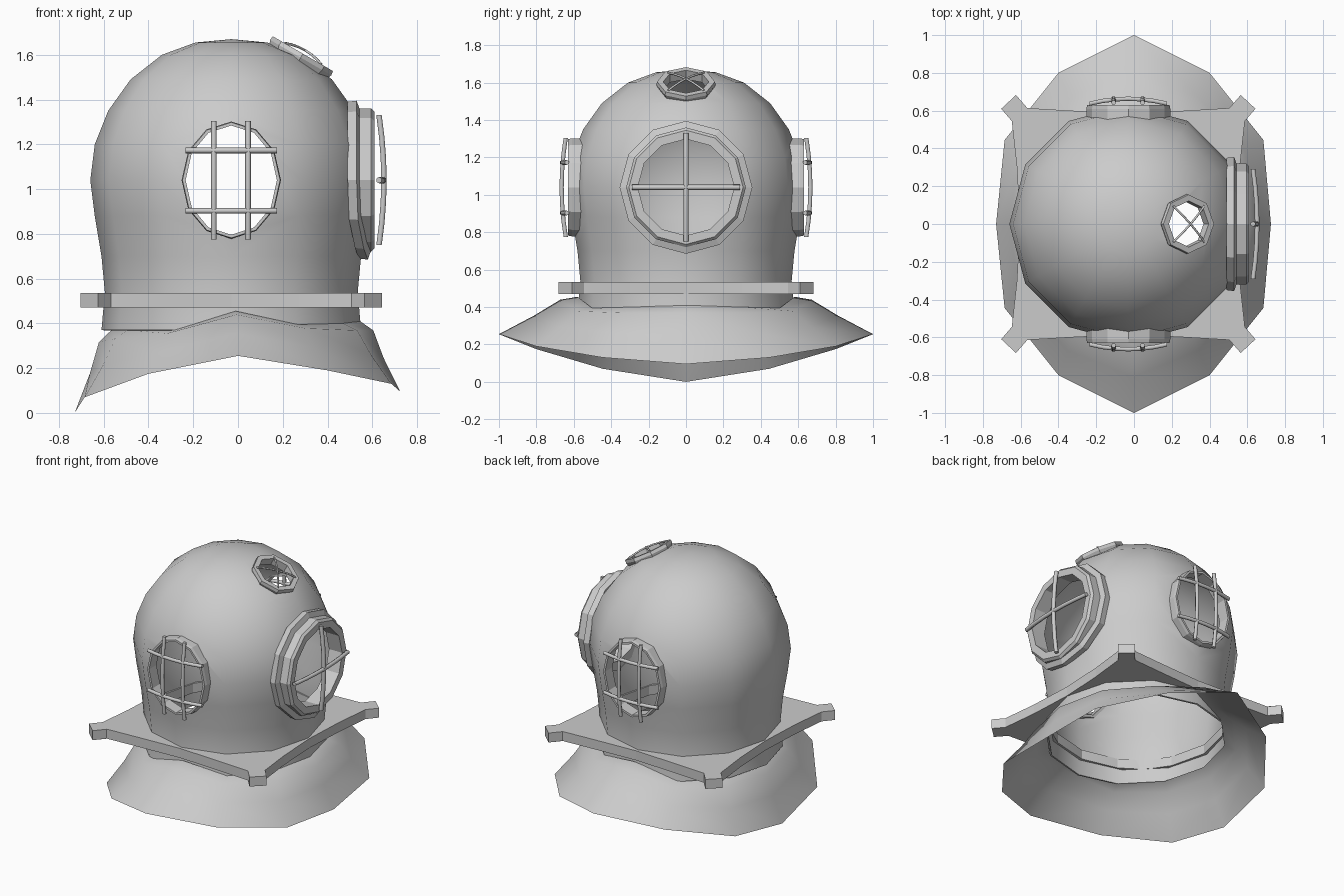
import bpy, bmesh
from math import sin, cos, pi, radians
from mathutils import Vector as V

if "Cube" in bpy.data.objects:
    bpy.data.objects.remove(bpy.data.objects["Cube"])

CX = -0.03  # helmet axis is slightly behind centre


def loft(name, rings, loop=False, cap=False, smooth=None):
    """Skin a list of equal-length rings; loop joins last ring to first."""
    bm = bmesh.new()
    rows = [[bm.verts.new(p) for p in r] for r in rings]
    n = len(rows[0])
    pairs = list(zip(rows, rows[1:])) + ([(rows[-1], rows[0])] if loop else [])
    for a, b in pairs:
        for i in range(n):
            j = (i + 1) % n
            bm.faces.new((a[i], a[j], b[j], b[i]))
    if cap:
        bm.faces.new(rows[0][::-1])
        bm.faces.new(rows[-1])
    bmesh.ops.remove_doubles(bm, verts=bm.verts, dist=0.0005)
    bmesh.ops.recalc_face_normals(bm, faces=bm.faces)
    me = bpy.data.meshes.new(name)
    bm.to_mesh(me)
    bm.free()
    ob = bpy.data.objects.new(name, me)
    bpy.context.collection.objects.link(ob)
    if smooth:
        shade(ob, smooth)
    return ob


def shade(ob, angle):
    bpy.ops.object.select_all(action='DESELECT')
    ob.select_set(True)
    bpy.context.view_layer.objects.active = ob
    bpy.ops.object.shade_smooth_by_angle(angle=radians(angle))


def ellipse(c, u, v, ru, rv, n):
    return [c + u * ru * cos(2 * pi * i / n) + v * rv * sin(2 * pi * i / n) for i in range(n)]


def frame(name, c, u, v, n, prof, n_sides, ku=1.0, kv=1.0):
    """Ring around axis n; prof = closed (radius offset, height) section."""
    return loft(name, [ellipse(c + n * h, u, v, ku + r, kv + r, n_sides) for r, h in prof], loop=True)


def bar(name, c, along, out, half, rise, r):
    """Bowed guard bar of hexagonal section."""
    side = along.cross(out)
    rings = []
    for k in range(7):
        t = k / 3 - 1
        rings.append(ellipse(c + along * half * t + out * rise * (1 - t * t), side, out, r, r, 6))
    return loft(name, rings, cap=True, smooth=65)


X, Y, Z = V((1, 0, 0)), V((0, 1, 0)), V((0, 0, 1))

# Dome shell and neck, turned with 12 sides and given thickness
prof = [(0.58, .37), (.565, .54), (.58, .7), (.61, .88), (.63, 1.04), (.61, 1.2),
        (.55, 1.35), (.45, 1.49), (.31, 1.6), (.16, 1.655), (0, 1.67)]
dome = loft("helmet_dome", [ellipse(V((CX, 0, z)), X, Y, r, r, 12) for r, z in prof])
bpy.context.view_layer.objects.active = dome
m = dome.modifiers.new("wall", 'SOLIDIFY')
m.thickness, m.offset = .012, -1
bpy.ops.object.modifier_apply(modifier=m.name)

# Window openings
SC = V((CX, 0, 1.04))
FC = V((0, 0, 1.04))
TN = V((.5, 0, .866))
TU = V((.866, 0, -.5))
TC = V((.29, 0, 1.605))
cutters = [
    loft("cut_side", [ellipse(SC + Y * y, X, Z, .212, .252, 12) for y in (-1, 1)], cap=True),
    loft("cut_front", [ellipse(FC + X * x, Y, Z, .268, .268, 12) for x in (.25, 1)], cap=True),
    loft("cut_top", [ellipse(TC + TN * h, TU, Y, .13, .13, 8) for h in (-.2, .2)], cap=True)]
bpy.context.view_layer.objects.active = dome
for c in cutters:
    m = dome.modifiers.new("opening", 'BOOLEAN')
    m.operation, m.solver, m.object = 'DIFFERENCE', 'EXACT', c
    bpy.ops.object.modifier_apply(modifier=m.name)
    bpy.data.objects.remove(c, do_unlink=True)
shade(dome, 40)

# Side windows: oval frame and 2 x 2 guard bars
for s, tag in ((-1, "left"), (1, "right")):
    out = Y * s
    frame(f"{tag}_window_frame", SC, X, Z, out,
          [(0, .55), (0, .61), (-.004, .63), (-.018, .63), (-.018, .55)], 12, .222, .262)
    for d in (-.078, .075):
        bar(f"{tag}_window_upright", SC + X * d + out * .643, Z, out, .265, .022, .013)
    for d in (-.137, .133):
        bar(f"{tag}_window_crossbar", SC + Z * d + out * .637, X, out, .205, .026, .013)

# Front window: shaped flange, stepped ring and cross guard
rings = []
for r, base in ((.35, .49), (.355, .53), (.3, .55), (.3, .49)):
    ring = []
    for i in range(12):
        a = pi * i / 6
        x = base + (max(0, -sin(a)) ** 3) * .05
        ring.append(V((x, r * cos(a), 1.04 + r * sin(a))))
    rings.append(ring)
loft("front_window_flange", rings, loop=True)
frame("front_window_ring", FC, Y, Z, X,
      [(.32, .51), (.32, .595), (.305, .61), (.258, .61), (.258, .51)], 12, 0, 0)
for along in (Y, Z):
    bar("front_window_bar", FC + X * .63, along, X, .29, .022, .014)

# Top window: octagonal frame with diagonal cross
frame("top_window_frame", TC, TU, Y, TN,
      [(.145, -.05), (.158, -.02), (.155, 0), (.122, 0), (.122, -.055)], 8, 0, 0)
for s in (-1, 1):
    bar("top_window_bar", TC, (TU + Y * s).normalized(), TN, .135, .018, .006)

# Clamp plate with four lugs
q = [(.575, 0), (.59, .3), (.617, .545), (.673, .61), (.595, .683), (.538, .614), (.3, .6), (0, .585)]
q += [(-x, y) for x, y in q[-2::-1]]
q += [(x, -y) for x, y in q[-2:0:-1]]
hole = [tuple(V(p).normalized() * .54) for p in q]
loft("clamp_plate", [[V((CX + x, y, z)) for x, y in o]
                     for o, z in ((q, .47), (q, .535), (hole, .535), (hole, .47))], loop=True)

# Breastplate skirt, 12 columns from inside the neck to the flared rim
half = [(.725, 0, .095), (.685, .445, .13), (.4, .8, .19), (0, 1, .255),
        (-.4, .8, .175), (-.685, .445, .07), (-.73, 0, 0)]
top_z = [.41, .40, .395, .455, .37, .37, .37]
idx = list(range(7)) + list(range(5, 0, -1))
rows = []
for t, push, up in ((0, 0, 0), (.22, .02, .028), (.55, .006, .01), (1, 0, 0)):
    row = []
    for k, i in enumerate(idx):
        a = pi * k / 6
        x, y, z = half[i]
        rim = V((x, y if k < 7 else -y, z))
        top = V((.555 * cos(a) - .01, .58 * sin(a), top_z[i]))
        d = V((cos(a), sin(a), 0)) * push * abs(cos(a))
        row.append(top.lerp(rim, t) + d + Z * up)
    rows.append(row)
loft("breastplate_skirt", rows, smooth=45)
